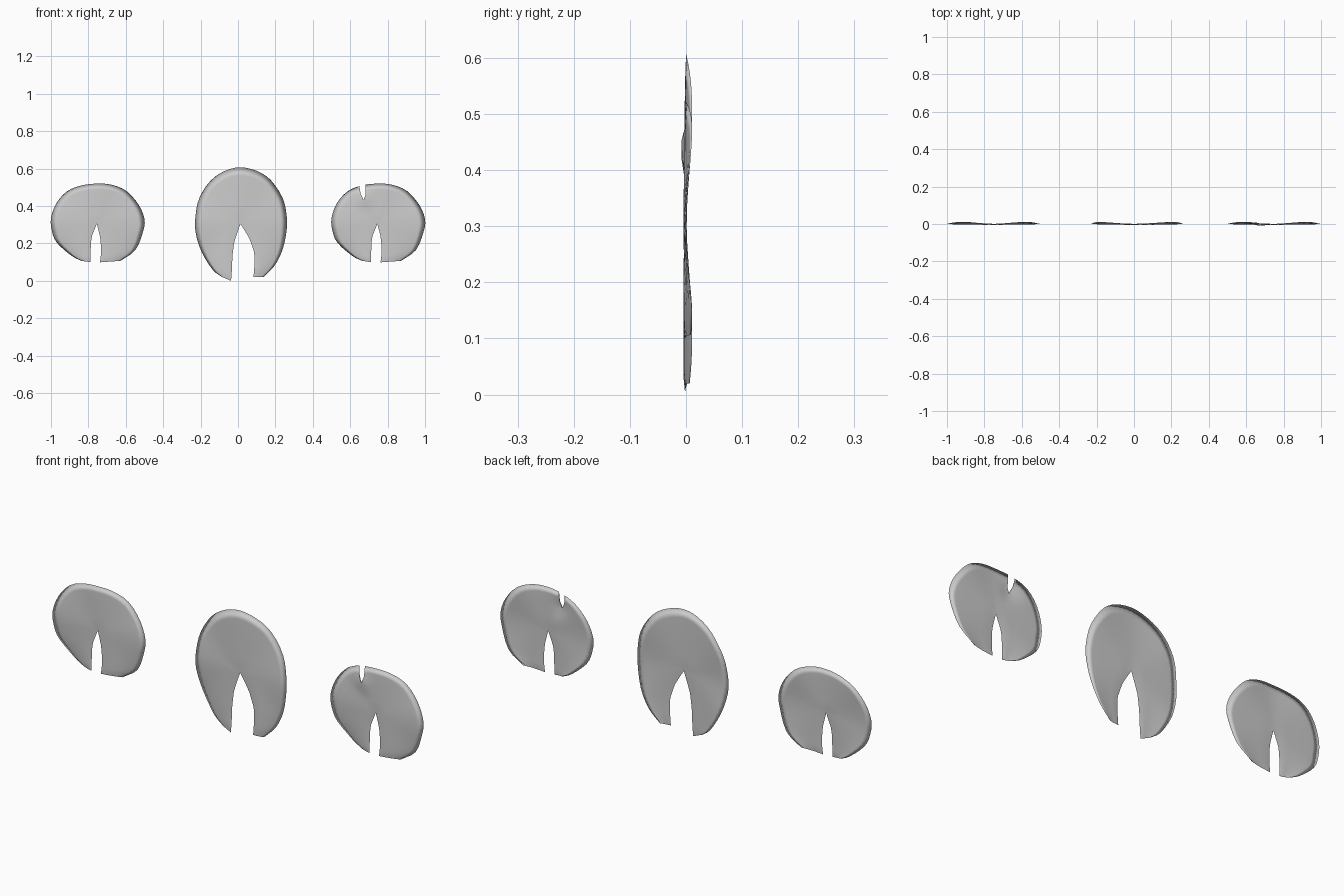
import bpy, bmesh, math
from mathutils import Vector

if "Cube" in bpy.data.objects:
    bpy.data.objects.remove(bpy.data.objects["Cube"])

RINGS = 7      # loops between notch and rim
SUB = 3        # curve samples per outline segment
LEG = 0.2      # share of the outline that faces each notch side


def smooth_curve(pts):
    # Catmull-Rom through the outline points
    p = [Vector(q) for q in pts]
    p = [2 * p[0] - p[1]] + p + [2 * p[-1] - p[-2]]
    out = []
    for i in range(1, len(p) - 2):
        a, b, c, d = p[i - 1:i + 3]
        for k in range(SUB):
            t = k / SUB
            out.append(0.5 * (2 * b + (c - a) * t + (2 * a - 5 * b + 4 * c - d) * t * t
                              + (3 * b - a - 3 * c + d) * t ** 3))
    return out + [p[-2]]


def along(pts, t):
    u = min(max(t, 0), 1) * (len(pts) - 1)
    i = min(int(u), len(pts) - 2)
    return Vector(pts[i]).lerp(Vector(pts[i + 1]), u - i)


def pad(name, x0, outline, right_leg, left_leg, dent=None):
    # thin lens lofted from the notch edge out to the rim, with four raised lobes
    bm = bmesh.new()
    cache, inner = {}, set()

    def vert(x, y, z):
        key = (round(x, 5), round(y, 5), round(z, 5))
        if key not in cache:
            cache[key] = bm.verts.new((x, y, z))
        return cache[key]

    rim = smooth_curve(outline)
    apex = Vector(right_leg[-1])
    n = len(rim)
    grids = {-1: [], 1: []}
    for i, r in enumerate(rim):
        f = i / (n - 1)
        if f < LEG:
            c = along(right_leg, f / LEG)
        elif f > 1 - LEG:
            c = along(left_leg, (1 - f) / LEG)
        else:
            c = apex.copy()
        cols = {-1: [], 1: []}
        for j in range(RINGS + 1):
            s = j / RINGS
            p = c.lerp(r, s)
            ang = math.atan2(p.y - 0.305, p.x)
            mid = -0.002 * (1 - s) + 0.011 * s * s * math.sin(2 * ang) ** 2
            if dent:
                d2 = (p.x - dent[0]) ** 2 + (p.y - dent[1]) ** 2
                mid -= 0.011 * math.exp(-d2 / 0.0016)
            edge = j in (0, RINGS) or i in (0, n - 1)
            half = 0 if edge else 0.0025 * math.sqrt(1 - s * s)
            for side in (-1, 1):
                v = vert(x0 + p.x, mid + side * half, p.y)
                cols[side].append(v)
                if j == 0 or i in (0, n - 1):
                    inner.add(v)
        for side in (-1, 1):
            grids[side].append(cols[side])
    for g in grids.values():
        for i in range(n - 1):
            for j in range(RINGS):
                q = list(dict.fromkeys((g[i][j], g[i + 1][j], g[i + 1][j + 1], g[i][j + 1])))
                if len(q) > 2 and not bm.faces.get(q):
                    bm.faces.new(q)
    for f in bm.faces:
        f.smooth = True
    for e in bm.edges:
        e.smooth = not (e.verts[0] in inner and e.verts[1] in inner)
    bmesh.ops.recalc_face_normals(bm, faces=bm.faces)
    me = bpy.data.meshes.new(name)
    bm.to_mesh(me)
    bm.free()
    ob = bpy.data.objects.new(name, me)
    bpy.context.collection.objects.link(ob)
    return ob


# tall centre pad
pad("centre_pad", 0.0,
    [(.136, .02), (.195, .08), (.238, .165), (.26, .27), (.26, .35), (.238, .445),
     (.174, .54), (.1, .588), (.013, .607), (-.07, .588), (-.147, .535), (-.206, .445),
     (-.227, .35), (-.227, .26), (-.195, .155), (-.136, .06), (-.088, .022)],
    [(.083, .02), (.088, .085), (.088, .15), (.06, .23), (.013, .305)],
    [(-.037, .0), (-.032, .065), (-.03, .13), (-.02, .21), (.013, .305)])

# round side pads share one shape
small = [(.122, .107), (.202, .165), (.243, .265), (.25, .33), (.22, .405), (.154, .48),
         (.074, .514), (-.007, .52), (-.087, .51), (-.162, .48), (-.22, .417),
         (-.25, .337), (-.245, .267), (-.218, .203), (-.14, .134), (-.087, .107)]
right = [(.012, .099), (.017, .14), (.017, .19), (.013, .235), (-.005, .305)]
left = [(-.039, .1), (-.038, .14), (-.037, .19), (-.033, .235), (-.005, .305)]
pad("left_pad", -0.75, small, right, left)
nicked = pad("right_pad", 0.75, small, right, left, dent=(-.078, .44))

# nick cut into the top of the right pad
bm = bmesh.new()
nick = [(.648, .56), (.65, .503), (.655, .468), (.671, .433), (.682, .46), (.683, .56)]
face = bm.faces.new([bm.verts.new((x, -0.1, z)) for x, z in nick])
ext = bmesh.ops.extrude_face_region(bm, geom=[face])
bmesh.ops.translate(bm, vec=(0, 0.2, 0),
                    verts=[v for v in ext["geom"] if isinstance(v, bmesh.types.BMVert)])
bmesh.ops.recalc_face_normals(bm, faces=bm.faces)
me = bpy.data.meshes.new("nick_cutter")
bm.to_mesh(me)
bm.free()
cutter = bpy.data.objects.new("nick_cutter", me)
bpy.context.collection.objects.link(cutter)
cutter.hide_render = True
cutter.display_type = 'WIRE'
mod = nicked.modifiers.new("nick", 'BOOLEAN')
mod.operation = 'DIFFERENCE'
mod.solver = 'EXACT'
mod.object = cutter
